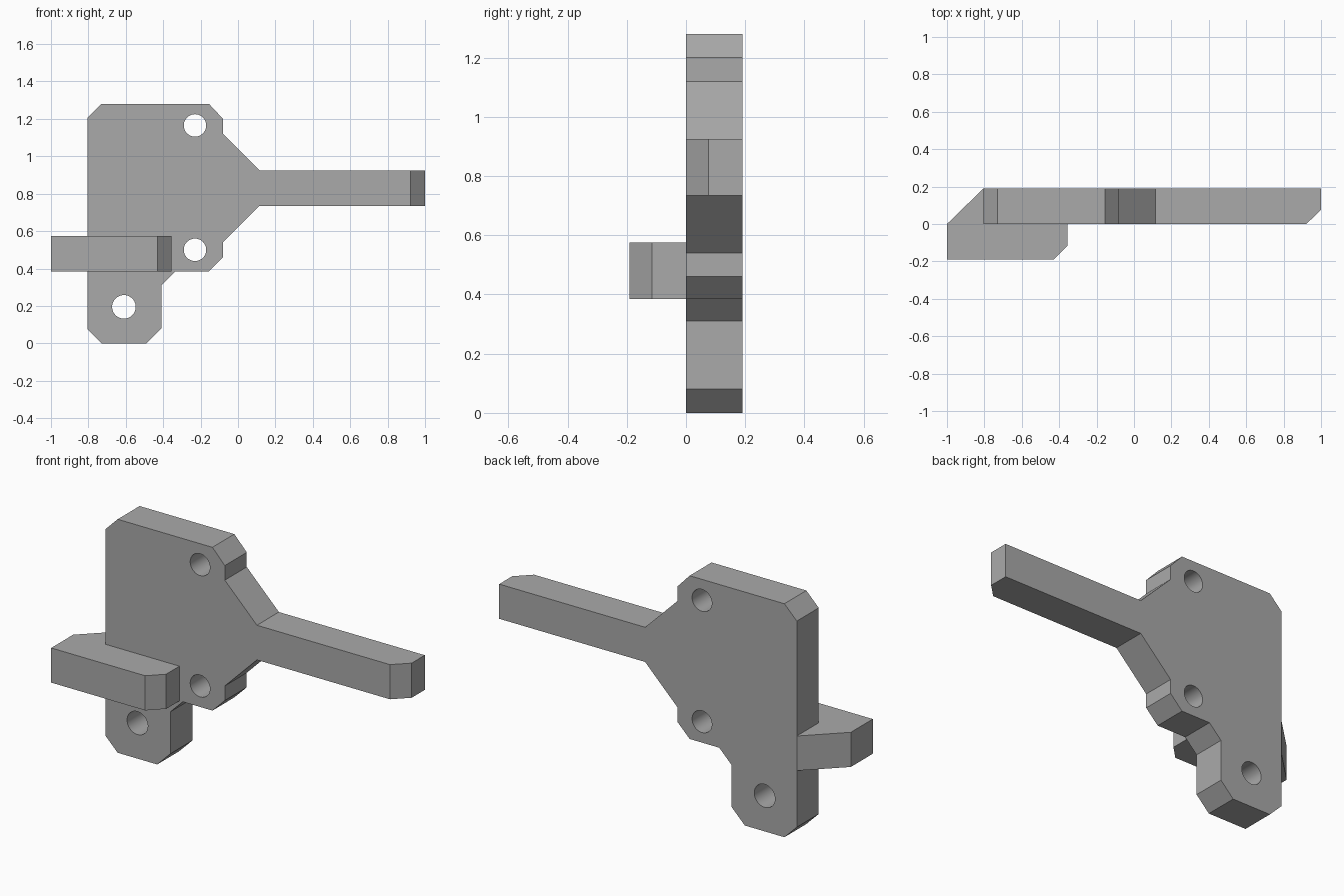
import bpy, bmesh, math
from mathutils import Vector

if "Cube" in bpy.data.objects:
    bpy.data.objects.remove(bpy.data.objects["Cube"])

grey = bpy.data.materials.new("plain grey")
grey.use_nodes = True
COLOUR = (0.4, 0.4, 0.4, 1)
grey.diffuse_color = COLOUR
grey.node_tree.nodes["Principled BSDF"].inputs["Base Color"].default_value = COLOUR

T = 0.19  # thickness of every bar and plate


def prism(name, points, sweep):
    """Extrude a closed outline of 3D points along a vector."""
    bm = bmesh.new()
    face = bm.faces.new([bm.verts.new(p) for p in points])
    out = bmesh.ops.extrude_face_region(bm, geom=[face])
    moved = [v for v in out["geom"] if isinstance(v, bmesh.types.BMVert)]
    bmesh.ops.translate(bm, verts=moved, vec=Vector(sweep))
    bmesh.ops.recalc_face_normals(bm, faces=bm.faces)
    mesh = bpy.data.meshes.new(name)
    bm.to_mesh(mesh)
    bm.free()
    obj = bpy.data.objects.new(name, mesh)
    bpy.context.collection.objects.link(obj)
    mesh.materials.append(grey)
    return obj


def cut(target, cutter):
    """Subtract the cutter, apply the result and remove the cutter."""
    cutter.hide_render = True
    mod = target.modifiers.new("cut", "BOOLEAN")
    mod.operation, mod.solver, mod.object = "DIFFERENCE", "EXACT", cutter
    bpy.ops.object.select_all(action="DESELECT")
    bpy.context.view_layer.objects.active = target
    target.select_set(True)
    bpy.ops.object.modifier_apply(modifier=mod.name)
    bpy.data.objects.remove(cutter)


# Main plate with its long arm and lower tab, traced in x and z
outline = [(-0.73, 0), (-0.49, 0), (-0.41, 0.08), (-0.41, 0.31), (-0.335, 0.385),
           (-0.155, 0.385), (-0.08, 0.46), (-0.08, 0.54), (0.115, 0.735),
           (1, 0.735), (1, 0.925), (0.115, 0.925), (-0.08, 1.12), (-0.08, 1.2),
           (-0.155, 1.28), (-0.73, 1.28), (-0.805, 1.205), (-0.805, 0.075)]
plate = prism("plate_with_arm", [(x, 0, z) for x, z in outline], (0, T, 0))

# Chamfer on the front corner of the arm tip
tip = [(0.82, -0.1), (1.1, -0.1), (1.1, 0.175)]
cut(plate, prism("tip_cutter", [(x, y, 0.6) for x, y in tip], (0, 0, 0.5)))

# Three round through holes
for x, z, r in [(-0.23, 1.165, 0.06), (-0.23, 0.5, 0.06), (-0.61, 0.195, 0.063)]:
    bpy.ops.mesh.primitive_cylinder_add(vertices=48, radius=r, depth=1,
                                        location=(x, 0, z),
                                        rotation=(math.pi / 2, 0, 0))
    cut(plate, bpy.context.object)

# Side hook wrapping round to the front of the plate, traced in x and y
hook_outline = [(-0.805, T), (-1, 0), (-1, -T), (-0.43, -T),
                (-0.355, -0.115), (-0.355, 0), (-0.805, 0)]
hook = prism("side_hook", [(x, y, 0.385) for x, y in hook_outline], (0, 0, T))

# Smooth hole walls, sharp edges elsewhere
for obj in (plate, hook):
    bpy.ops.object.select_all(action="DESELECT")
    bpy.context.view_layer.objects.active = obj
    obj.select_set(True)
    bpy.ops.object.shade_smooth_by_angle(angle=math.radians(30))
